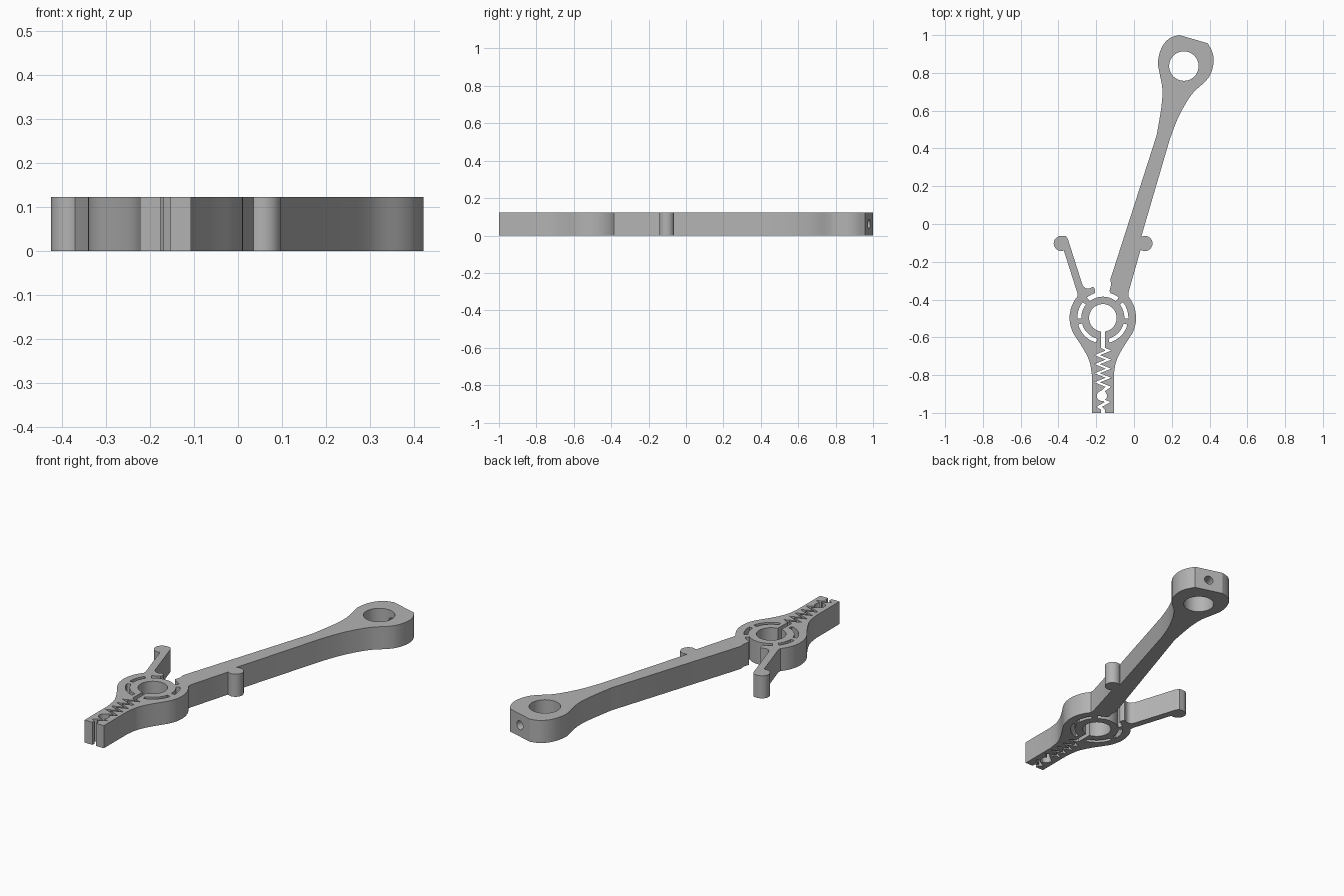
import bpy, bmesh
from math import sin, cos, radians, pi
from mathutils import Vector

if "Cube" in bpy.data.objects:
    bpy.data.objects.remove(bpy.data.objects["Cube"], do_unlink=True)

HEIGHT = 0.123
CX, CY = -0.165, -0.497        # clamp centre
EYE = (0.264, 0.836)           # hole in the far end

grey = bpy.data.materials.new("plain grey")
grey.use_nodes = True
grey.diffuse_color = (0.45, 0.45, 0.45, 1)
grey.node_tree.nodes["Principled BSDF"].inputs["Base Color"].default_value = (0.45, 0.45, 0.45, 1)


def arc(cx, cy, r, a0, a1, n=24):
    angles = [radians(a0 + (a1 - a0) * i / n) for i in range(n + 1)]
    return [(cx + r * cos(a), cy + r * sin(a)) for a in angles]


def smooth(points, steps=6):
    """Catmull-Rom curve through the points."""
    p = [Vector(q) for q in [points[0]] + points + [points[-1]]]
    out = []
    for a, b, c, d in zip(p, p[1:], p[2:], p[3:]):
        for i in range(steps):
            t = i / steps
            v = 0.5 * (2 * b + (c - a) * t + (2 * a - 5 * b + 4 * c - d) * t ** 2
                       + (3 * b - a - 3 * c + d) * t ** 3)
            out.append((v.x, v.y))
    return out + [points[-1]]


def mirror(points):
    """Mirror across the clamp axis, keeping the winding."""
    return [(2 * CX - x, y) for x, y in reversed(points)]


def prism(name, outline, z0, z1):
    bm = bmesh.new()
    face = bm.faces.new([bm.verts.new((x, y, z0)) for x, y in outline])
    top = bmesh.ops.extrude_face_region(bm, geom=[face])["geom"]
    bmesh.ops.translate(bm, vec=(0, 0, z1 - z0),
                        verts=[v for v in top if isinstance(v, bmesh.types.BMVert)])
    bmesh.ops.recalc_face_normals(bm, faces=bm.faces)
    mesh = bpy.data.meshes.new(name)
    bm.to_mesh(mesh)
    bm.free()
    obj = bpy.data.objects.new(name, mesh)
    bpy.context.collection.objects.link(obj)
    mesh.materials.append(grey)
    return obj


def cut(target, cutter):
    mod = target.modifiers.new("cut", "BOOLEAN")
    mod.operation, mod.solver, mod.object = "DIFFERENCE", "EXACT", cutter
    bpy.context.view_layer.objects.active = target
    bpy.ops.object.modifier_apply(modifier=mod.name)
    bpy.data.objects.remove(cutter, do_unlink=True)


def cut_shape(target, outline):
    cut(target, prism("cutter", outline, -0.1, HEIGHT + 0.1))


# Outline: handle flank and clamp side, shared by both sides
flank = smooth([(-0.107, -0.8), (-0.095, -0.73), (-0.064, -0.665), (-0.022, -0.6)])
clamp_side = flank[:-1] + arc(CX, CY, 0.176, -35, 40)

# Right arm with peg, sweeping up to the eye
right_edge = arc(0.058, -0.103, 0.04, 235, 480)
sweep = smooth([(0.19, 0.45), (0.237, 0.57), (0.305, 0.685), (0.378, 0.755),
                (0.408, 0.80), (0.422, 0.86), (0.415, 0.91), (0.39, 0.957)])
eye_back = smooth([(0.24, 1.0), (0.19, 0.984), (0.148, 0.937), (0.127, 0.86),
                   (0.137, 0.79), (0.15, 0.715), (0.145, 0.62), (0.12, 0.47)])
right_lip = [(-0.124, -0.29), (-0.122, -0.325), (-0.13, -0.355), (-0.12, -0.373)]

# Left jaw with its peg
left_lip = [(-0.21, -0.373)] + smooth([(-0.205, -0.355), (-0.215, -0.333),
                                       (-0.235, -0.341), (-0.255, -0.34), (-0.272, -0.325)], 4)
left_jaw = [(-0.349, -0.083), (-0.36, -0.064)] + arc(-0.385, -0.103, 0.04, 90, 290)

outline = ([(-0.223, -1), (-0.107, -1)] + clamp_side + [(-0.03, -0.365)] + right_edge
           + sweep + eye_back + right_lip + left_lip + left_jaw
           + [(-0.30, -0.365)] + mirror(clamp_side))
body = prism("clamp_lever", outline, 0, HEIGHT)

# Clamp bore, eye and small handle hole
for x, y, r in ((CX, CY, 0.073), (*EYE, 0.078), (-0.17, -0.91, 0.027)):
    cut_shape(body, arc(x, y, r, 0, 360, 48)[:-1])

# Jaw opening and flexure slots around the inner ring
for a0, a1, r0, r1 in ((52, 128, 0.112, 0.137), (142, 182, 0.114, 0.135),
                       (195, 255, 0.114, 0.135), (-2, 38, 0.114, 0.135),
                       (285, 345, 0.114, 0.135)):
    cut_shape(body, arc(CX, CY, r1, a0, a1) + arc(CX, CY, r0, a1, a0))

# Toothed slit splitting the handle
path = [(0, -0.55), (0, -0.655)]
path += [(0.03 * (-1) ** k, -0.67 - 0.024 * k) for k in range(9)]
path += [(0, -0.885), (0, -0.93), (0.025, -0.943), (-0.02, -0.968), (0, -0.982), (0, -1.05)]
half = [0.011 if x == 0 else 0.015 for x, y in path]
slit = [(CX + x - w, y) for (x, y), w in zip(path, half)]
slit += [(CX + x + w, y) for (x, y), w in reversed(list(zip(path, half)))]
cut_shape(body, slit)

# Set screw hole from the flat end into the eye
axis = Vector((0.051, 0.142, 0)).normalized()
middle = Vector((*EYE, HEIGHT / 2)) + axis * 0.13
bpy.ops.mesh.primitive_cylinder_add(vertices=32, radius=0.024, depth=0.24, location=middle,
                                    rotation=axis.to_track_quat("Z", "Y").to_euler())
drill = bpy.context.object
drill.data.materials.append(grey)
cut(body, drill)

# Smooth curved walls, keep crisp edges
bpy.ops.object.select_all(action="DESELECT")
body.select_set(True)
bpy.context.view_layer.objects.active = body
bpy.ops.object.shade_smooth_by_angle(angle=pi / 6)
